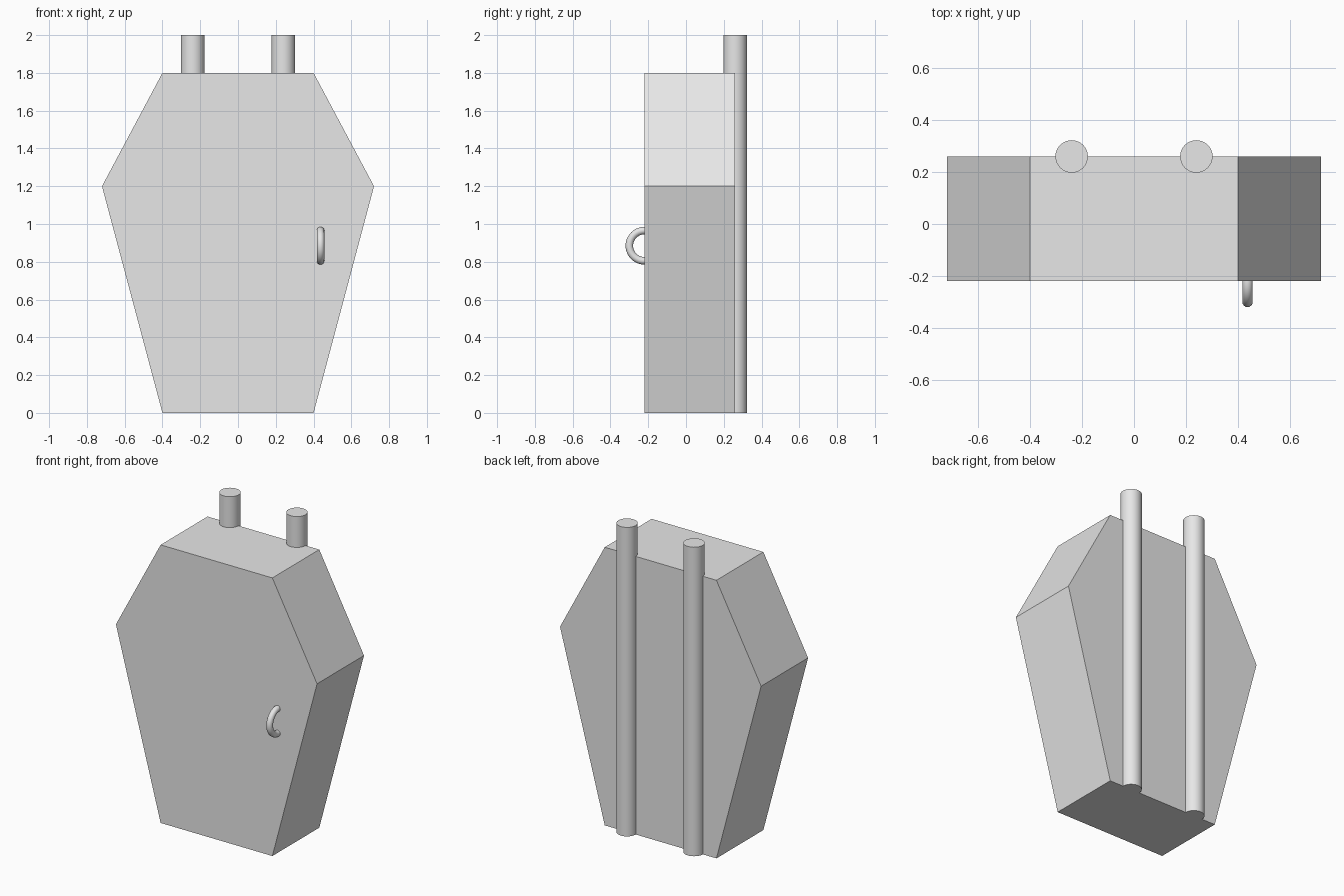
import bpy, bmesh, math

cube = bpy.data.objects.get("Cube")
if cube:
    bpy.data.objects.remove(cube, do_unlink=True)

# Single plain grey for every part
GREY = (0.8, 0.8, 0.8, 1)
grey = bpy.data.materials.new("plain grey")
grey.use_nodes = True
grey.diffuse_color = GREY
grey.node_tree.nodes["Principled BSDF"].inputs["Base Color"].default_value = GREY

FRONT, BACK = -0.22, 0.26


def finish(name, smooth=True):
    obj = bpy.context.object
    obj.name = obj.data.name = name
    obj.data.materials.append(grey)
    if smooth:
        bpy.ops.object.shade_smooth_by_angle(angle=math.radians(40))
    return obj


# Hexagonal tapered cabinet: front outline extruded to the back
outline = [(-0.4, 0), (0.4, 0), (0.72, 1.2), (0.4, 1.8), (-0.4, 1.8), (-0.72, 1.2)]
bm = bmesh.new()
face = bm.faces.new([bm.verts.new((x, FRONT, z)) for x, z in outline])
ext = bmesh.ops.extrude_face_region(bm, geom=[face], use_keep_orig=True)
verts = [v for v in ext["geom"] if isinstance(v, bmesh.types.BMVert)]
bmesh.ops.translate(bm, verts=verts, vec=(0, BACK - FRONT, 0))
bmesh.ops.recalc_face_normals(bm, faces=bm.faces)
mesh = bpy.data.meshes.new("cabinet_body")
bm.to_mesh(mesh)
bm.free()
body = bpy.data.objects.new("cabinet_body", mesh)
bpy.context.collection.objects.link(body)
mesh.materials.append(grey)

# Two tall pipes half sunk into the back
for side, x in (("left", 0.24), ("right", -0.24)):
    bpy.ops.mesh.primitive_cylinder_add(vertices=32, radius=0.0625, depth=2,
                                        location=(x, BACK, 1))
    finish(side + "_back_pipe")

# Ring handle, half sunk into the front
bpy.ops.mesh.primitive_torus_add(major_radius=0.08, minor_radius=0.02,
                                 major_segments=48, minor_segments=16,
                                 location=(0.437, FRONT, 0.885),
                                 rotation=(0, math.pi / 2, 0))
finish("door_handle")
